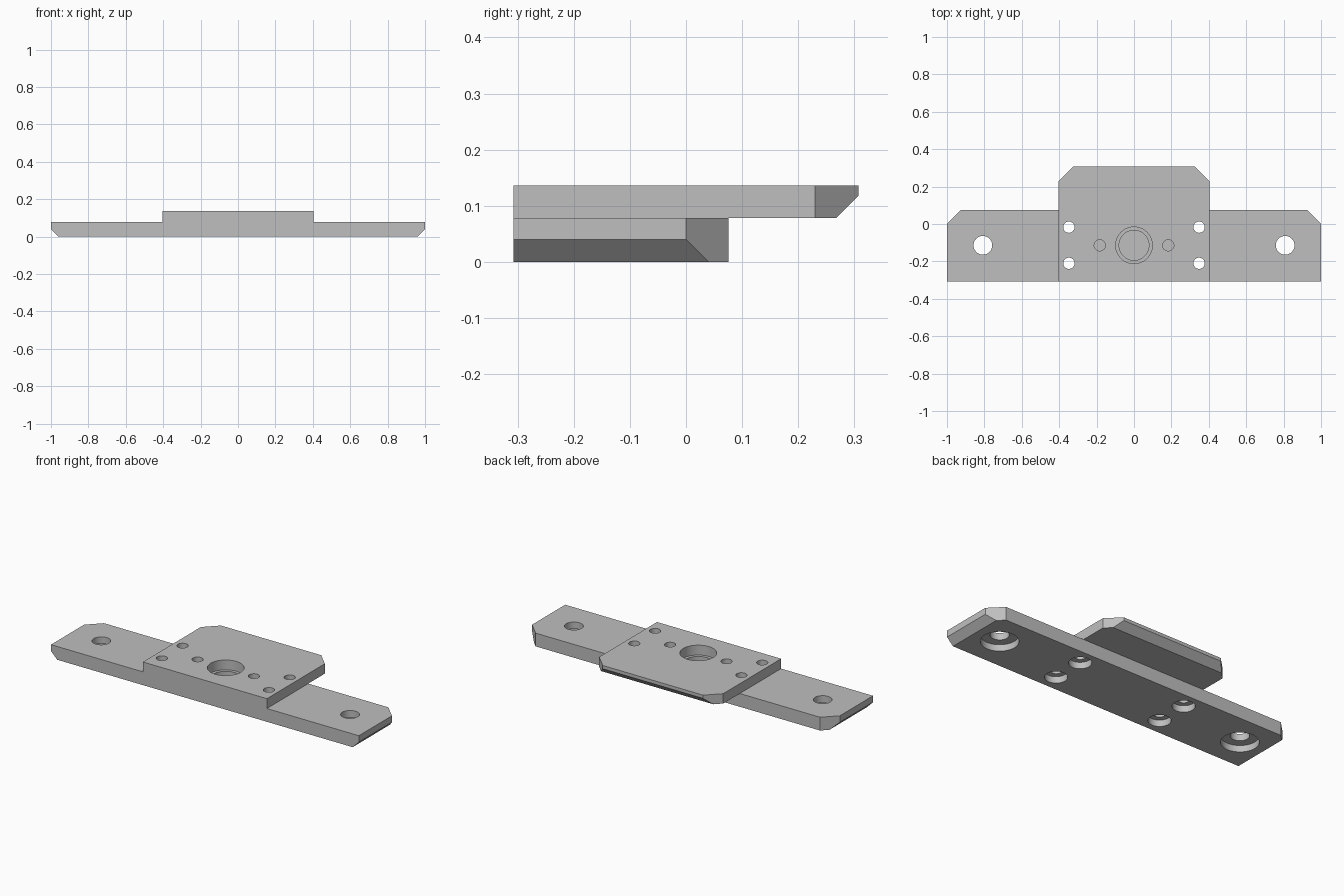
import bpy, bmesh
from mathutils import Vector

cube = bpy.data.objects.get("Cube")
if cube:
    bpy.data.objects.remove(cube, do_unlink=True)

FRONT, BASE_TOP, TOP = -0.307, 0.078, 0.136
HOLE_Y = -0.114

steel = bpy.data.materials.new("plain_grey")
steel.use_nodes = True
grey = (0.52, 0.52, 0.52, 1)
steel.diffuse_color = grey
steel.node_tree.nodes["Principled BSDF"].inputs["Base Color"].default_value = grey


def to_object(name, bm):
    bmesh.ops.recalc_face_normals(bm, faces=bm.faces)
    mesh = bpy.data.meshes.new(name)
    bm.to_mesh(mesh)
    bm.free()
    mesh.materials.append(steel)
    obj = bpy.data.objects.new(name, mesh)
    bpy.context.collection.objects.link(obj)
    return obj


def plate(name, half, back, chamfer, z0, z1, cuts):
    """Plate with chamfered back corners, then trimmed by sloping planes."""
    outline = [(-half, FRONT), (half, FRONT), (half, back - chamfer),
               (half - chamfer, back), (chamfer - half, back), (-half, back - chamfer)]
    bm = bmesh.new()
    face = bm.faces.new([bm.verts.new((x, y, z0)) for x, y in outline])
    new = bmesh.ops.extrude_face_region(bm, geom=[face])["geom"]
    bmesh.ops.translate(bm, verts=[g for g in new if isinstance(g, bmesh.types.BMVert)],
                        vec=(0, 0, z1 - z0))
    for point, normal in cuts:
        bmesh.ops.bisect_plane(bm, geom=bm.verts[:] + bm.edges[:] + bm.faces[:],
                               plane_co=point, plane_no=Vector(normal).normalized(),
                               clear_outer=True)
        bmesh.ops.holes_fill(bm, edges=[e for e in bm.edges if e.is_boundary], sides=0)
    return to_object(name, bm)


def combine(target, other, operation):
    mod = target.modifiers.new(operation.lower(), "BOOLEAN")
    mod.operation, mod.solver, mod.object = operation, "EXACT", other
    bpy.context.view_layer.objects.active = target
    bpy.ops.object.modifier_apply(modifier=mod.name)
    bpy.data.objects.remove(other, do_unlink=True)


def drill(target, x, y, radius, z0, z1):
    bm = bmesh.new()
    bmesh.ops.create_cone(bm, cap_ends=True, segments=48, radius1=radius,
                          radius2=radius, depth=z1 - z0)
    bmesh.ops.translate(bm, verts=bm.verts, vec=(x, y, (z0 + z1) / 2))
    combine(target, to_object("drill_cutter", bm), "DIFFERENCE")


# Long bar with sloping undersides at both ends
bracket = plate("mounting_bracket", 1, 0.076, 0.076, 0, BASE_TOP,
                [((s, 0, 0.04), (s, 0, -1)) for s in (-1, 1)])

# Raised centre plate with a sloping underside at the back
raised = plate("raised_plate", 0.403, 0.307, 0.077, BASE_TOP, TOP,
               [((0, 0.307, 0.117), (0, 1, -1))])
combine(bracket, raised, "UNION")

# Through holes with wide recesses underneath, and blind pin holes
for side in (-1, 1):
    bolts = [(0.808, HOLE_Y, 0.05, 0.1), (0.348, -0.017, 0.03, 0.06),
             (0.348, -0.21, 0.03, 0.06)]
    for x, y, radius, recess in bolts:
        drill(bracket, side * x, y, radius, -0.1, 0.3)
        drill(bracket, side * x, y, recess, -0.1, 0.038)
    drill(bracket, side * 0.183, HOLE_Y, 0.03, 0.04, 0.3)

# Stepped blind bore in the centre
drill(bracket, 0, HOLE_Y, 0.098, BASE_TOP, 0.3)
drill(bracket, 0, HOLE_Y, 0.08, 0.03, 0.3)

# Smooth bores, sharp edges
bpy.ops.object.select_all(action="DESELECT")
bracket.select_set(True)
bpy.context.view_layer.objects.active = bracket
bpy.ops.object.shade_smooth_by_angle(angle=0.52)
